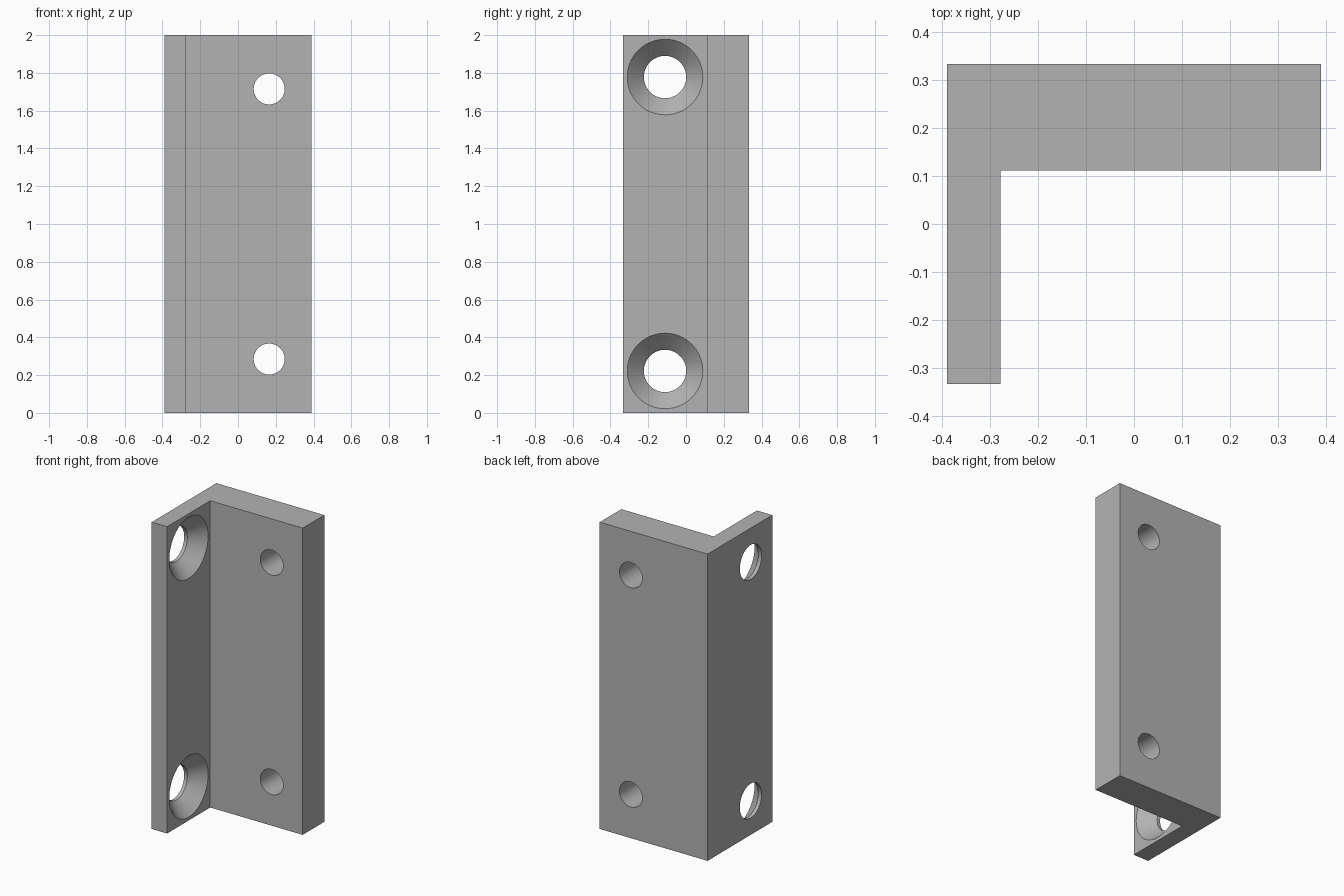
import bpy
import bmesh
from math import pi
from mathutils import Matrix

if "Cube" in bpy.data.objects:
    bpy.data.objects.remove(bpy.data.objects["Cube"])

grey = bpy.data.materials.new("plain grey")
grey.use_nodes = True
colour = (0.45, 0.45, 0.45, 1)
grey.diffuse_color = colour
grey.node_tree.nodes["Principled BSDF"].inputs["Base Color"].default_value = colour

HEIGHT = 2.0
X0, X1, X2 = -0.389, -0.278, 0.389   # outer face, inner face, free edge
Y0, Y1, Y2 = -0.333, 0.111, 0.333    # free edge, inner face, back


def make_object(name, bm):
    bmesh.ops.recalc_face_normals(bm, faces=bm.faces)
    mesh = bpy.data.meshes.new(name)
    bm.to_mesh(mesh)
    bm.free()
    mesh.materials.append(grey)
    obj = bpy.data.objects.new(name, mesh)
    bpy.context.collection.objects.link(obj)
    return obj


def turned_cutter(name, profile, turn, location):
    """Solid of revolution from (distance along axis, radius) pairs."""
    bm = bmesh.new()
    points = [(profile[0][0], 0)] + profile + [(profile[-1][0], 0)]
    verts = [bm.verts.new((r, 0, d)) for d, r in points]
    edges = [bm.edges.new(pair) for pair in zip(verts, verts[1:])]
    bmesh.ops.spin(bm, geom=verts + edges, cent=(0, 0, 0), axis=(0, 0, 1),
                   angle=2 * pi, steps=64)
    bmesh.ops.remove_doubles(bm, verts=bm.verts, dist=0.0001)
    bmesh.ops.transform(bm, matrix=Matrix.Translation(location) @ turn, verts=bm.verts)
    cutter = make_object(name, bm)
    cutter.hide_render = True
    return cutter


# L-shaped bracket body, extruded upwards
bm = bmesh.new()
outline = [(X0, Y0), (X1, Y0), (X1, Y1), (X2, Y1), (X2, Y2), (X0, Y2)]
base = bm.faces.new([bm.verts.new((x, y, 0)) for x, y in outline])
top = bmesh.ops.extrude_face_region(bm, geom=[base])["geom"]
bmesh.ops.translate(bm, vec=(0, 0, HEIGHT),
                    verts=[v for v in top if isinstance(v, bmesh.types.BMVert)])
bracket = make_object("angle_bracket", bm)

# Countersunk holes in the thin flange, plain holes in the thick one
along_x = Matrix.Rotation(pi / 2, 4, "Y")
along_y = Matrix.Rotation(-pi / 2, 4, "X")
wall = X1 - X0
countersink = [(-0.05, 0.112), (wall - 0.088, 0.112), (wall + 0.02, 0.22)]
bore = [(-0.05, 0.082), (Y2 - Y1 + 0.05, 0.082)]
cutters = []
for side in (-1, 1):
    cutters.append(turned_cutter("countersink_cutter", countersink, along_x,
                                 (X0, -0.111, 1 + side * 0.778)))
    cutters.append(turned_cutter("bore_cutter", bore, along_y,
                                 (0.165, Y1, 1 + side * 0.715)))

bpy.context.view_layer.objects.active = bracket
bracket.select_set(True)
for cutter in cutters:
    cut = bracket.modifiers.new("hole", "BOOLEAN")
    cut.operation = "DIFFERENCE"
    cut.solver = "EXACT"
    cut.object = cutter
    bpy.ops.object.modifier_apply(modifier=cut.name)
    bpy.data.objects.remove(cutter)

# Smooth hole walls with sharp rims
bpy.ops.object.shade_smooth_by_angle(angle=pi / 6)
